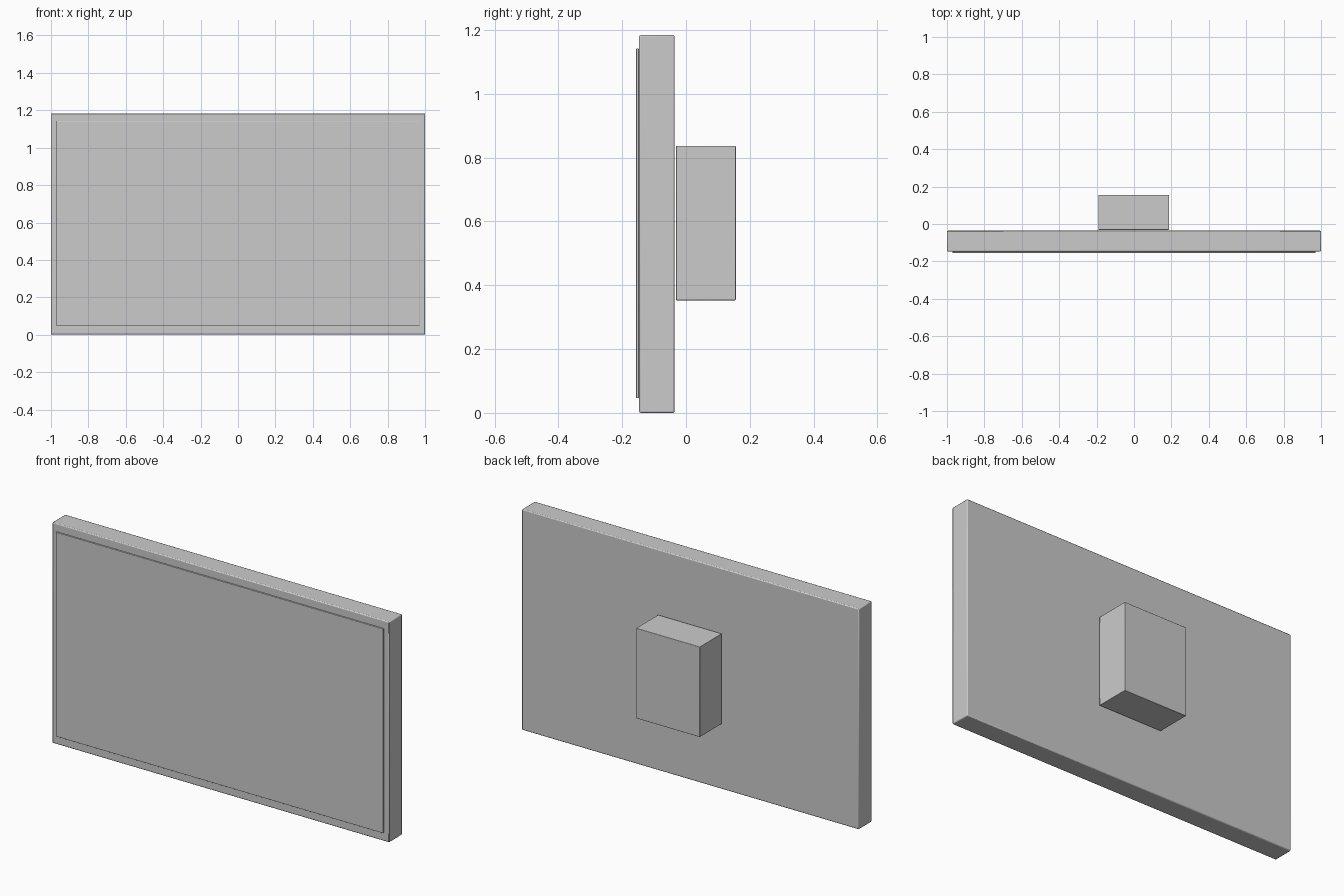
import bpy

if "Cube" in bpy.data.objects:
    bpy.data.objects.remove(bpy.data.objects["Cube"])


def block(name, x, y, z, bevel):
    """Box from (min, max) extents with finely rounded edges."""
    spans = (x, y, z)
    bpy.ops.mesh.primitive_cube_add(size=1, location=[(a + b) / 2 for a, b in spans])
    obj = bpy.context.object
    obj.name = name
    obj.scale = [b - a for a, b in spans]
    bpy.ops.object.transform_apply(location=False, rotation=False, scale=True)
    mod = obj.modifiers.new("edge_rounding", 'BEVEL')
    mod.width = bevel
    mod.segments = 2
    bpy.ops.object.shade_smooth_by_angle()
    return obj


# Main panel housing
block("panel_housing", (-1.0, 1.0), (-0.147, -0.036), (0.0, 1.184), 0.005)

# Thin display plate on the front
block("front_screen", (-0.971, 0.970), (-0.156, -0.148), (0.046, 1.142), 0.001)

# Wall mount box behind the panel
block("rear_mount", (-0.191, 0.187), (-0.031, 0.156), (0.353, 0.837), 0.002)
